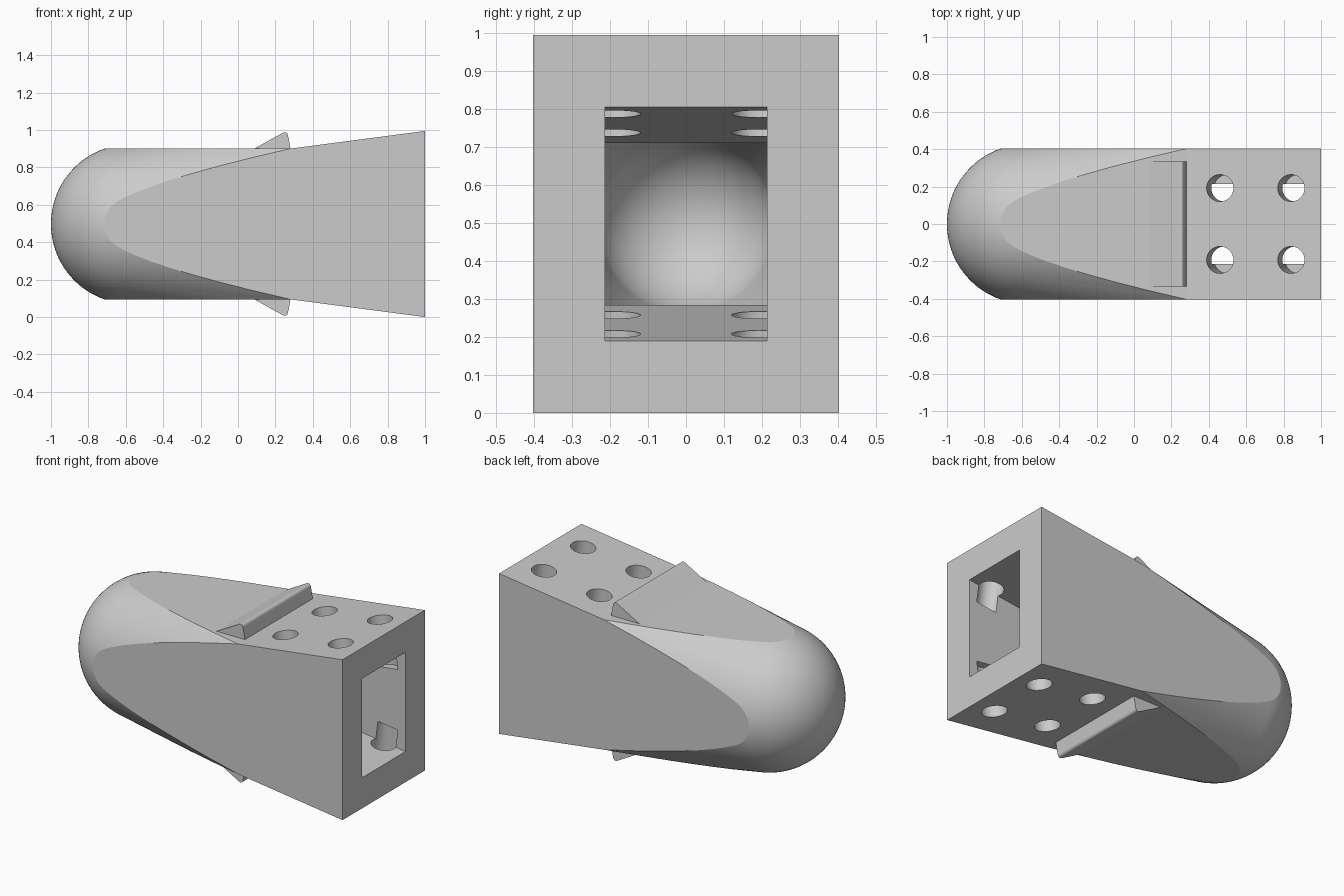
import bpy, bmesh, math
from mathutils import Matrix, Vector

if "Cube" in bpy.data.objects:
    bpy.data.objects.remove(bpy.data.objects["Cube"], do_unlink=True)

MID = 0.4975          # height of the long axis
HALF = 0.403          # half width of the square part
BEND = 0.28           # where the top and bottom start to flare
WALL = 0.19           # wall thickness
NOSE_X, NOSE_R = -0.573, 0.427
CONE = math.asin(0.159)
FLARE = math.atan((MID - HALF) / (1 - BEND))

grey = bpy.data.materials.new("light_grey")
grey.use_nodes = True
grey.diffuse_color = (0.6, 0.6, 0.6, 1)
grey.node_tree.nodes["Principled BSDF"].inputs["Base Color"].default_value = (0.6, 0.6, 0.6, 1)


def finish(name, bm):
    bmesh.ops.recalc_face_normals(bm, faces=bm.faces)
    mesh = bpy.data.meshes.new(name)
    bm.to_mesh(mesh)
    bm.free()
    obj = bpy.data.objects.new(name, mesh)
    mesh.materials.append(grey)
    bpy.context.collection.objects.link(obj)
    return obj


def activate(obj):
    bpy.ops.object.select_all(action="DESELECT")
    obj.select_set(True)
    bpy.context.view_layer.objects.active = obj


def boolean(obj, tool, operation):
    mod = obj.modifiers.new("cut", "BOOLEAN")
    mod.operation, mod.solver, mod.object = operation, "EXACT", tool
    activate(obj)
    bpy.ops.object.modifier_apply(modifier=mod.name)
    bpy.data.objects.remove(tool, do_unlink=True)


def prism(name, profile, half_width):
    """Extrude an x-z profile across y."""
    bm = bmesh.new()
    face = bm.faces.new([bm.verts.new((x, -half_width, z)) for x, z in profile])
    side = bmesh.ops.extrude_face_region(bm, geom=[face])["geom"]
    bmesh.ops.translate(bm, vec=(0, 2 * half_width, 0),
                        verts=[v for v in side if isinstance(v, bmesh.types.BMVert)])
    return finish(name, bm)


def round_cone(name, radius, end):
    """Ball nose running tangentially into a widening cone."""
    steps = 26
    angles = [(math.pi / 2 - CONE) * i / steps for i in range(steps + 1)]
    points = [(NOSE_X - radius * math.cos(a), radius * math.sin(a)) for a in angles]
    x, r = points[-1]
    points += [(end, r + (end - x) * math.tan(CONE)), (end, 0)]
    bm = bmesh.new()
    verts = [bm.verts.new((x, 0, MID + r)) for x, r in points]
    edges = [bm.edges.new(pair) for pair in zip(verts, verts[1:])]
    bmesh.ops.spin(bm, geom=verts + edges, cent=(0, 0, MID), axis=(1, 0, 0),
                   angle=math.tau, steps=96, use_duplicate=False)
    bmesh.ops.remove_doubles(bm, verts=bm.verts, dist=1e-5)
    return finish(name, bm)


def solid(name, inset, end):
    """Round cone trimmed by a flared square block."""
    half = HALF - inset
    tip = half + (end - BEND) * math.tan(FLARE)
    outline = [(-1.1, half), (BEND, half), (end, tip)]
    outline = [(x, MID + z) for x, z in outline] + [(x, MID - z) for x, z in reversed(outline)]
    block = prism(name, outline, half)
    boolean(block, round_cone(name + "_round", NOSE_R - inset, 1.2), "INTERSECT")
    return block


# Hollow body
body = solid("body", 0, 1)
boolean(body, solid("cavity", WALL, 1.1), "DIFFERENCE")

# Peg holes, square to the flared top and bottom
for s in (1, -1):
    for x in (0.46, 0.84):
        for y in (0.192, -0.192):
            normal = Vector((-math.sin(FLARE), 0, s * math.cos(FLARE)))
            spot = Vector((x, y, MID + s * (HALF + (x - BEND) * math.tan(FLARE))))
            bm = bmesh.new()
            bmesh.ops.create_cone(
                bm, cap_ends=True, segments=64, radius1=0.072, radius2=0.072, depth=0.35,
                matrix=Matrix.Translation(spot - normal * 0.125)
                @ Matrix.Rotation(-s * FLARE, 4, "Y"))
            boolean(body, finish("hole", bm), "DIFFERENCE")

# Catch ridges with rounded tips
ridges = []
for s, name in ((1, "top_ridge"), (-1, "bottom_ridge")):
    outline = [(0.045, 0.38), (0.262, 0.5), (0.285, 0.38)]
    ridge = prism(name, [(x, MID + s * z) for x, z in outline], 0.333)
    bm = bmesh.new()
    bm.from_mesh(ridge.data)
    tip = [e for e in bm.edges if all(abs(v.co.z - MID) > 0.45 for v in e.verts)]
    bmesh.ops.bevel(bm, geom=tip, offset=0.026, segments=20, profile=0.5, affect="EDGES")
    bm.to_mesh(ridge.data)
    bm.free()
    ridges.append(ridge)

for obj in [body] + ridges:
    activate(obj)
    bpy.ops.object.shade_smooth_by_angle(angle=math.radians(6.5))
